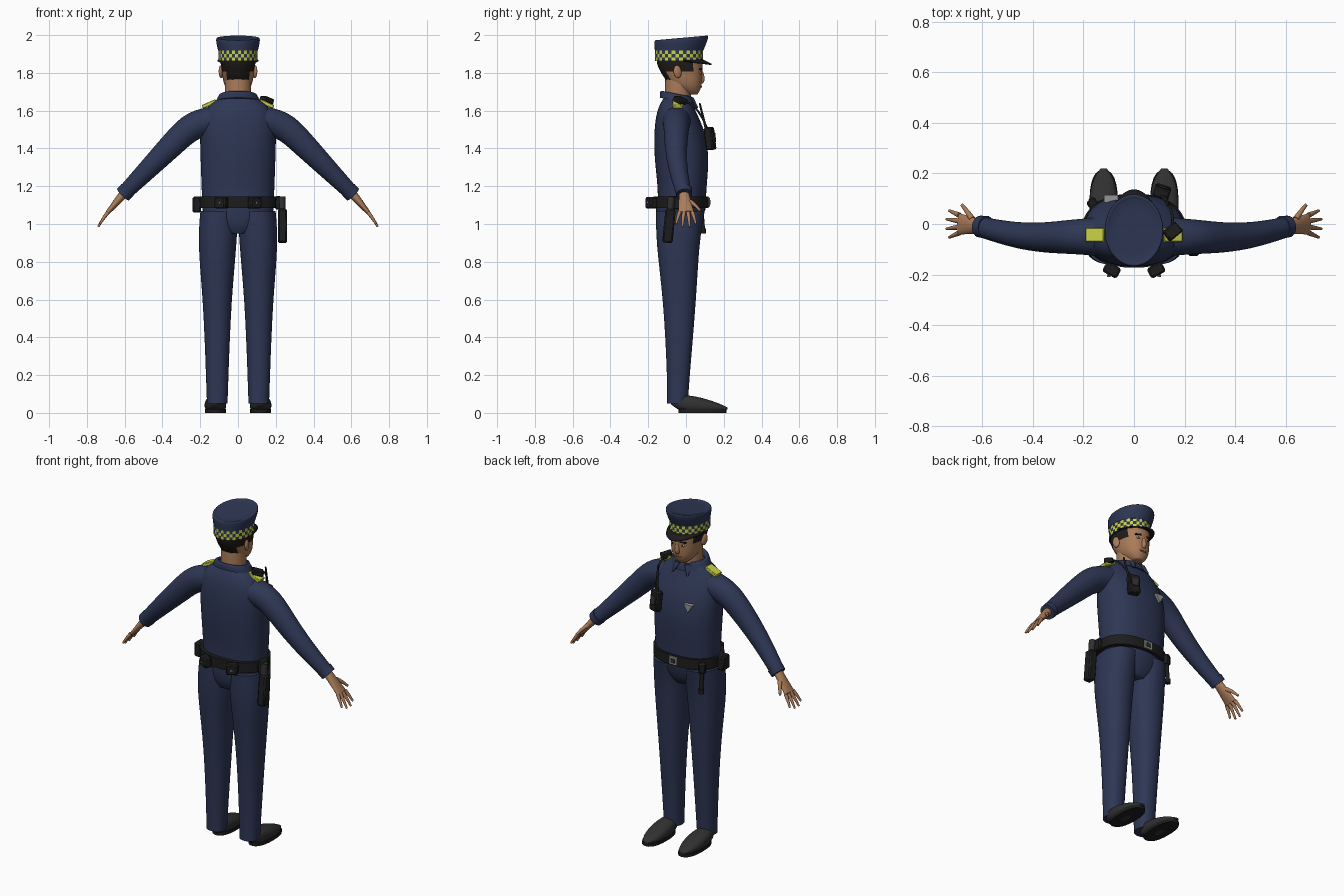
import bpy, bmesh
from math import sin, cos, pi, copysign
from mathutils import Vector, Matrix, Euler

default_cube = bpy.data.objects.get("Cube")
if default_cube:
    bpy.data.objects.remove(default_cube, do_unlink=True)


def material(name, *colour):
    made = bpy.data.materials.new(name)
    made.use_nodes = True
    made.diffuse_color = (*colour, 1)
    shader = next(node for node in made.node_tree.nodes if node.type == 'BSDF_PRINCIPLED')
    shader.inputs["Base Color"].default_value = (*colour, 1)
    return made


NAVY = material("navy cloth", .027, .038, .09)
BLACK = material("black", .012, .012, .013)
LEATHER = material("dark grey leather", .03, .03, .03)
SKIN = material("skin", .4, .2, .1)
LIP = material("lips", .27, .11, .07)
HAIR = material("dark hair", .014, .011, .01)
YELLOW = material("bright yellow", .6, .66, .06)
SILVER = material("silver", .3, .3, .3)
WHITE = material("eye white", .6, .6, .5)
FORWARD, UP = Vector((0, 1, 0)), Vector((0, 0, 1))


def finish(name, bm, *materials):
    bmesh.ops.recalc_face_normals(bm, faces=bm.faces[:])
    mesh = bpy.data.meshes.new(name)
    bm.to_mesh(mesh)
    bm.free()
    for item in materials:
        mesh.materials.append(item)
    mesh.shade_smooth()
    mesh.set_sharp_from_angle(angle=1)
    made = bpy.data.objects.new(name, mesh)
    bpy.context.collection.objects.link(made)
    return made


def slab(z, half, back, front, x=0, tilt=0):
    """Horizontal ring given by its half width and its back and front."""
    return x, (back + front) / 2, z, half, (front - back) / 2, tilt


def loft(name, rings, *materials, corners=24, squareness=2, axis=None, hint=FORWARD,
         smooth=True, side=1, phase=0, rule=None):
    """Skin over rings, each a centre, a radius across, a radius along the hint and a tilt."""
    bm = bmesh.new()
    crease = bm.edges.layers.float.new("crease_edge")
    centres = [Vector(ring[:3]) for ring in rings]
    loops = []
    for k, (x, y, z, across, along, tilt) in enumerate(rings):
        tangent = axis or centres[min(k + 1, len(rings) - 1)] - centres[max(k - 1, 0)]
        tangent = tangent.normalized()
        v = (hint - tangent * tangent.dot(hint)).normalized()
        u = v.cross(tangent)
        loop = []
        for j in range(corners):
            angle = 2 * pi * j / corners + phase
            a, b = (copysign(abs(f) ** (2 / squareness), f) for f in (cos(angle), sin(angle)))
            point = centres[k] + u * a * across + v * b * along
            loop.append(bm.verts.new((point.x * side, point.y, point.z + tilt * (point.y - y))))
        loops.append(loop)
    for i, (low, high) in enumerate(zip(loops, loops[1:])):
        for j in range(corners):
            face = bm.faces.new((low[j - 1], low[j], high[j], high[j - 1]))
            if rule:
                face.material_index = rule(face.calc_center_median(), i + j)
    for loop in (loops[0], loops[-1]):
        for edge in bm.faces.new(loop).edges:
            edge[crease] = 1
    made = finish(name, bm, *materials)
    if smooth:
        subdivision = made.modifiers.new("smooth", 'SUBSURF')
        subdivision.levels = subdivision.render_levels = 2


def tube(name, points, start, end, colour, corners=12, **options):
    """Round rod along points, tapering evenly from start to end radius."""
    rings = []
    for k, point in enumerate(points):
        radius = start + (end - start) * k / (len(points) - 1)
        rings.append((*point, radius, radius, 0))
    loft(name, rings, colour, corners=corners, smooth=len(points) > 2, **options)


def placed(at, size, turn):
    return Matrix.LocRotScale(Vector(at), Euler(turn), Vector(size))


def box(name, at, size, colour, turn=(0, 0, 0)):
    bm = bmesh.new()
    bmesh.ops.create_cube(bm, size=1, matrix=placed(at, size, turn))
    bevel = finish(name, bm, colour).modifiers.new("bevel", 'BEVEL')
    bevel.width = min(size) / 6


def ball(name, at, size, colour, turn=(0, 0, 0)):
    bm = bmesh.new()
    bmesh.ops.create_uvsphere(bm, u_segments=16, v_segments=10, radius=1, matrix=placed(at, size, turn))
    finish(name, bm, colour)


# Torso, hips, neck and collar
loft("torso", [slab(z=1.1, half=.19, back=-.15, front=.105), slab(z=1.2, half=.195, back=-.15, front=.11),
               slab(z=1.36, half=.2, back=-.17, front=.125), slab(z=1.5, half=.205, back=-.17, front=.1),
               slab(z=1.6, half=.185, back=-.155, front=.05), slab(z=1.65, half=.13, back=-.13, front=.03),
               slab(z=1.68, half=.08, back=-.11, front=.02)], NAVY, squareness=2.3, axis=UP)
loft("hips", [slab(z=1.12, half=.19, back=-.16, front=.11), slab(z=1, half=.19, back=-.16, front=.09),
              slab(z=.95, half=.1, back=-.13, front=.05)], NAVY, axis=UP)
tube("neck", [(0, -.045, 1.6), (0, -.04, 1.78)], .07, .07, SKIN, corners=24)
loft("collar", [slab(z=1.65, half=.118, back=-.14, front=.05, tilt=-.2),
                slab(z=1.69, half=.1, back=-.14, front=.04, tilt=-.2),
                slab(z=1.69, half=.085, back=-.12, front=.03, tilt=-.2),
                slab(z=1.67, half=.08, back=-.11, front=.02, tilt=-.2)], NAVY, axis=UP)

# Arms, hands, legs and shoes, built on one side and mirrored
shoulder, wrist, knuckle = Vector((.24, -.05, 1.53)), Vector((.61, -.01, 1.155)), Vector((.69, 0, 1.06))
for side, word in ((1, "right"), (-1, "left")):
    sleeve = [(.1, -.05, 1.555, .075, .08, 0)]
    for k in range(5):
        t = k / 4
        bow = FORWARD * -.02 * sin(pi * t)
        radius = .077 - .037 * t
        sleeve.append((*shoulder.lerp(wrist, t) + bow, radius, radius - .008 * (1 - t), 0))
    loft(word + "_sleeve", sleeve, NAVY, side=side)
    tube(word + "_cuff", [shoulder.lerp(wrist, .93), wrist], .045, .043, NAVY, corners=24, side=side)

    palm = [(*wrist.lerp(knuckle, k / 3), .024 - .004 * k, .028 + .005 * k, 0) for k in range(4)]
    loft(word + "_palm", palm, SKIN, corners=16, side=side)
    for k in range(4):
        spread = k - 1.5
        base = knuckle + FORWARD * spread * .023
        shorter = abs(spread) * .2
        tip = base + Vector((.05, spread * .015, -.075)) * (1.1 - shorter)
        middle = base.lerp(tip, .5) + UP * .005
        tube(f"{word}_finger_{k}", [base, middle, tip], .012, .006, SKIN, corners=8, side=side)
    tube(word + "_thumb", [(.64, .02, 1.12), (.66, .05, 1.1), (.68, .075, 1.07)], .014, .007, SKIN,
         corners=8, side=side)

    loft(word + "_leg", [slab(x=.1, z=1.07, half=.1, back=-.16, front=.1),
                         slab(x=.11, z=.9, half=.105, back=-.16, front=.07),
                         slab(x=.11, z=.6, half=.075, back=-.12, front=.055),
                         slab(x=.11, z=.2, half=.06, back=-.1, front=.02),
                         slab(x=.11, z=.05, half=.055, back=-.1, front=.01)],
         NAVY, squareness=2.2, axis=UP, side=side)

    shoe = []
    for k in range(9):
        t = k / 8
        pinch = max(sin(pi * t), .02) ** .4
        height = (.06 - .035 * t) * pinch
        shoe.append((.12, .3 * t - .08, .058 - .035 * t, .058 * pinch, height, 0))
    loft(word + "_shoe", shoe, LEATHER, squareness=2.4, axis=FORWARD, hint=UP, side=side)
    loft(word + "_sole", [slab(x=.12, z=z, half=.056, back=-.04, front=.215) for z in (0, .02)],
         BLACK, squareness=2.4, axis=UP, smooth=False, side=side)

    box(word + "_epaulette", (side * .152, -.043, 1.636), (.08, .056, .02), YELLOW, turn=(0, side * .42, 0))
    loft(word + "_collar_point", [slab(x=.03, z=1.67, half=.025, back=.01, front=.04),
                                  slab(x=.05, z=1.615, half=.004, back=.05, front=.065)],
         NAVY, corners=8, axis=UP, smooth=False, side=side)


# Head, with hair chosen by position
def hair_rule(centre, step):
    nape = centre.z > 1.76 and centre.y < -.085
    temple = centre.z > 1.82 and centre.y < .03
    return int(nape or temple)


loft("head", [slab(z=1.685, half=.03, back=0, front=.06), slab(z=1.71, half=.06, back=-.06, front=.078),
              slab(z=1.75, half=.079, back=-.1, front=.085), slab(z=1.81, half=.086, back=-.14, front=.087),
              slab(z=1.86, half=.095, back=-.16, front=.088), slab(z=1.9, half=.09, back=-.15, front=.08)],
     SKIN, HAIR, corners=32, squareness=2.2, axis=UP, rule=hair_rule)
loft("nose", [slab(z=1.82, half=.008, back=.06, front=.085), slab(z=1.765, half=.018, back=.06, front=.106),
              slab(z=1.745, half=.012, back=.06, front=.09)], SKIN, corners=12, axis=UP)
ball("mouth", (0, .075, 1.727), (.024, .01, .006), LIP)
for side, word in ((1, "right"), (-1, "left")):
    ball(word + "_ear", (side * .09, -.045, 1.806), (.011, .022, .034), SKIN, turn=(.15, 0, side * .3))
    ball(word + "_eye", (side * .033, .077, 1.8), (.013, .006, .006), WHITE)
    ball(word + "_pupil", (side * .033, .081, 1.8), (.005, .004, .005), HAIR)
    box(word + "_eyebrow", (side * .035, .077, 1.82), (.036, .014, .008), HAIR, turn=(0, side * .1, side * -.3))

# Cap: checked band, flared crown and curved peak
band = [slab(z=1.862 + .019 * k, half=.104, back=-.164, front=.09) for k in range(4)]
loft("cap_band", band, NAVY, YELLOW, corners=40, axis=UP, smooth=False, rule=lambda centre, step: step % 2)
loft("cap_crown", [slab(z=1.918, half=.106, back=-.166, front=.092),
                   slab(z=1.96, half=.116, back=-.168, front=.115, tilt=.07),
                   slab(z=1.985, half=.117, back=-.168, front=.12, tilt=.09),
                   slab(z=1.986, half=.108, back=-.16, front=.11, tilt=.09),
                   slab(z=1.982, half=.1, back=-.15, front=.1, tilt=.09)], NAVY, corners=32, axis=UP)
bm = bmesh.new()
previous = None
for k in range(21):
    angle = pi * (.06 + .88 * k / 20)
    reach = sin(angle)
    inner = bm.verts.new((.1 * cos(angle), .124 * reach - .037, 1.872))
    outer = bm.verts.new((.112 * cos(angle), .124 * reach + .05 * reach ** 2 - .037, 1.872 - .024 * reach))
    if previous:
        bm.faces.new((*previous, outer, inner))
    previous = inner, outer
finish("cap_peak", bm, BLACK).modifiers.new("thickness", 'SOLIDIFY').thickness = .007

# Belt with buckle, pouches, holster and baton
loft("belt", [slab(z=z, half=.206, back=-.173, front=.12) for z in (1.085, 1.145)], BLACK,
     corners=40, squareness=2.25, axis=UP, smooth=False)
box("buckle", (0, .12, 1.115), (.055, .012, .05), SILVER)
box("buckle_plate", (0, .125, 1.115), (.03, .008, .025), LEATHER)
for side, word in ((1, "right"), (-1, "left")):
    box(word + "_back_pouch", (side * .088, -.182, 1.112), (.065, .045, .062), BLACK, turn=(0, 0, side * .5))
    tube(word + "_pouch_stud", [(side * .1, y, 1.112) for y in (-.2, -.21)], .008, .008, SILVER,
         corners=3, hint=UP, phase=pi / 2)
box("hip_pouch", (-.218, -.045, 1.103), (.045, .065, .085), BLACK)
box("holster_loop", (.213, -.06, 1.112), (.03, .07, .07), BLACK)
box("holster", (.236, -.09, .99), (.048, .055, .18), BLACK, turn=(-.1, 0, 0))
tube("holster_grip", [(.232, -.083, 1.07), (.232, -.077, 1.145)], .018, .02, LEATHER)
tube("baton", [(-.165, .09, .97), (-.165, .08, 1.1)], .011, .011, BLACK)
tube("baton_knob", [(-.165, .09, .95), (-.165, .09, .975)], .016, .016, BLACK)
box("baton_holder", (-.16, .075, 1.1), (.04, .05, .06), BLACK, turn=(0, 0, .6))

# Radio, shoulder microphone and badge
box("radio", (.11, .127, 1.452), (.066, .042, .12), BLACK, turn=(.12, 0, -.3))
box("radio_panel", (.116, .148, 1.46), (.04, .008, .05), LEATHER, turn=(.12, 0, -.3))
tube("antenna", [(.125, .107, 1.5), (.134, .072, 1.64)], .007, .005, BLACK)
box("shoulder_microphone", (.152, -.03, 1.655), (.065, .05, .03), BLACK, turn=(0, .3, .7))
tube("cable", [(.15, -.02, 1.65), (.155, .03, 1.64), (.14, .08, 1.58), (.105, .115, 1.5)], .006, .006, BLACK,
     corners=8, hint=Vector((1, 0, 0)))
tube("badge", [(-.09, .085, 1.455), (-.09, .114, 1.455)], .032, .032, SILVER,
     corners=3, hint=UP, phase=-pi / 2)
